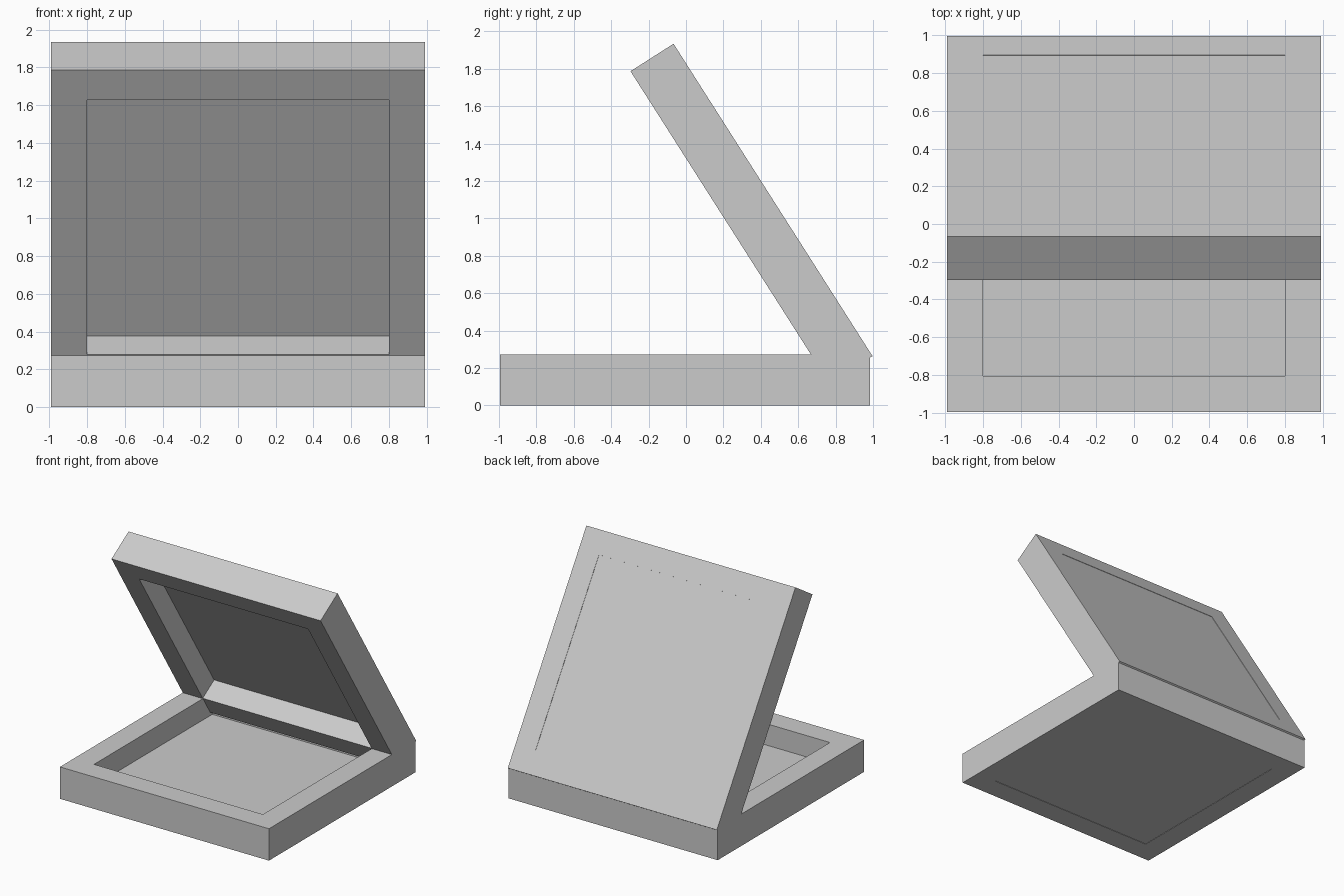
import bpy, math
from mathutils import Matrix, Vector

if "Cube" in bpy.data.objects:
    bpy.data.objects.remove(bpy.data.objects["Cube"])

W = 0.99      # half outer size
I = 0.80      # half size of the opening
H = 0.273     # thickness of each tray
P = 0.09      # thickness of the panels


def box(name, lo, hi, mat):
    """Axis-aligned box between two corners, then placed by a matrix."""
    lo, hi = Vector(lo), Vector(hi)
    bpy.ops.mesh.primitive_cube_add(size=1)
    ob = bpy.context.object
    ob.name = name
    ob.data.transform(mat @ Matrix.Translation((lo + hi) / 2)
                      @ Matrix.Diagonal((*(hi - lo), 1)))
    return ob


def tray(prefix, mat, panel_lo, panel_hi):
    # four boards butted pinwheel fashion, each a quarter turn from the last
    for i, side in enumerate(("front", "right", "back", "left")):
        turn = Matrix.Rotation(i * math.pi / 2, 4, 'Z')
        # each board overlaps one corner and stops short of the other
        box(f"{prefix}_{side}_board", (-I, -W, 0), (W, -I, H), mat @ turn)
    # panel closing one side of the frame
    box(f"{prefix}_panel", (-I, -I, panel_lo), (I, I, panel_hi), mat)


# Base tray, open at the top
tray("base", Matrix.Translation((0, -0.005, 0)), 0.003, P)

# Lid tray, tilted back about the hinge, open towards the base
hinge = Matrix.Translation((0, 0.767, 0.117))
tilt = Matrix.Rotation(math.radians(-57.5), 4, 'X')
tray("lid", hinge @ tilt @ Matrix.Translation((0, -W, 0)), H - P, H - 0.003)
